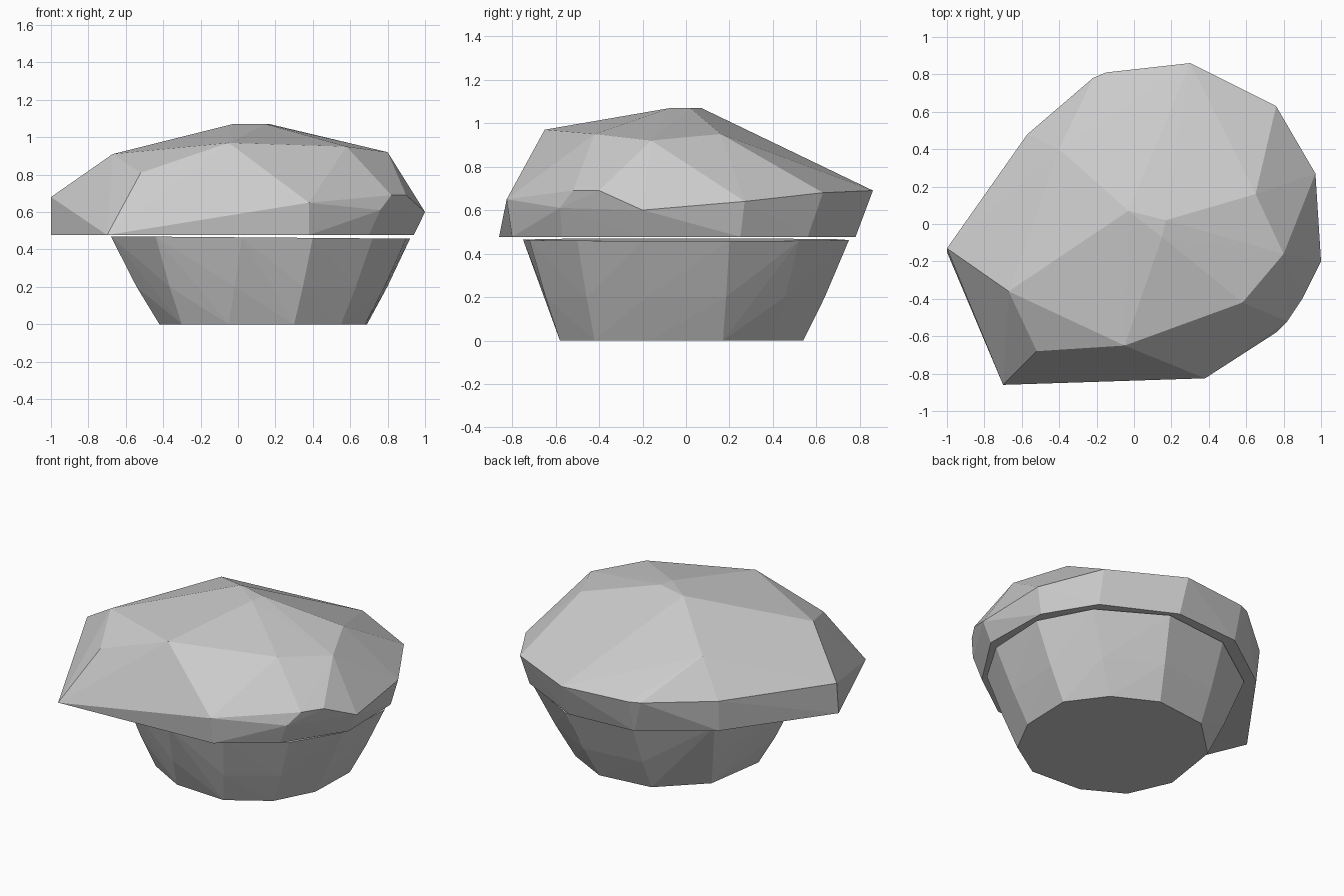
import bpy, bmesh


def faceted_hull(name, points):
    """Flat-shaded faceted solid wrapped around a few corner points."""
    bm = bmesh.new()
    for p in points:
        bm.verts.new(p)
    result = bmesh.ops.convex_hull(bm, input=bm.verts[:])
    loose = [v for v in bm.verts if not v.link_faces]
    bmesh.ops.delete(bm, geom=loose, context='VERTS')
    bmesh.ops.recalc_face_normals(bm, faces=bm.faces[:])
    mesh = bpy.data.meshes.new(name)
    bm.to_mesh(mesh)
    bm.free()
    obj = bpy.data.objects.new(name, mesh)
    bpy.context.collection.objects.link(obj)
    return obj


def ring(xy, z):
    return [(x, y, z) for x, y in xy]


# Tapered base: foot outline and wider rim, with a slight bulge between
foot = [(-0.42, -0.15), (-0.30, -0.42), (-0.05, -0.56), (0.30, -0.58),
        (0.55, -0.42), (0.68, -0.17), (0.69, 0.17), (0.52, 0.40),
        (0.25, 0.54), (-0.10, 0.50), (-0.36, 0.25)]
rim = [(-0.68, -0.15), (-0.44, -0.55), (0.02, -0.75), (0.40, -0.72),
       (0.72, -0.50), (0.90, -0.20), (0.92, 0.20), (0.75, 0.52),
       (0.35, 0.75), (-0.10, 0.70), (-0.50, 0.42)]
waist = [(a[0] * 0.53 + b[0] * 0.47, a[1] * 0.53 + b[1] * 0.47)
         for a, b in zip(foot, rim)]
rim_points = [(x, y, 0.465 - 0.008 * x) for x, y in rim]
faceted_hull("base", ring(foot, 0) + ring(waist, 0.2) + rim_points)

# Overhanging cap: flat underside, widest band, then upper facets
underside = [(-0.70, -0.86), (0.38, -0.80), (0.70, -0.57), (0.94, -0.20),
             (0.93, 0.25), (0.74, 0.56), (0.30, 0.78), (-0.15, 0.75),
             (-0.56, 0.46), (-1.00, -0.15)]
band = [(0.38, -0.825, 0.65), (0.76, -0.58, 0.61), (0.82, -0.52, 0.69),
        (0.90, -0.40, 0.69), (1.00, -0.20, 0.60), (0.97, 0.27, 0.64),
        (0.76, 0.63, 0.68), (0.30, 0.86, 0.69), (-0.15, 0.81, 0.69),
        (-0.22, 0.78, 0.69), (-0.57, 0.48, 0.68), (-1.00, -0.13, 0.68)]
crown = [(-0.52, -0.68, 0.81), (-0.67, -0.36, 0.91), (-0.05, -0.65, 0.97),
         (0.58, -0.42, 0.95), (0.80, -0.16, 0.92), (0.65, 0.16, 0.95),
         (-0.40, 0.40, 0.90), (-0.03, 0.07, 1.07), (0.15, -0.07, 1.07),
         (0.17, 0.02, 1.07)]
faceted_hull("cap", ring(underside, 0.477) + band + crown)
